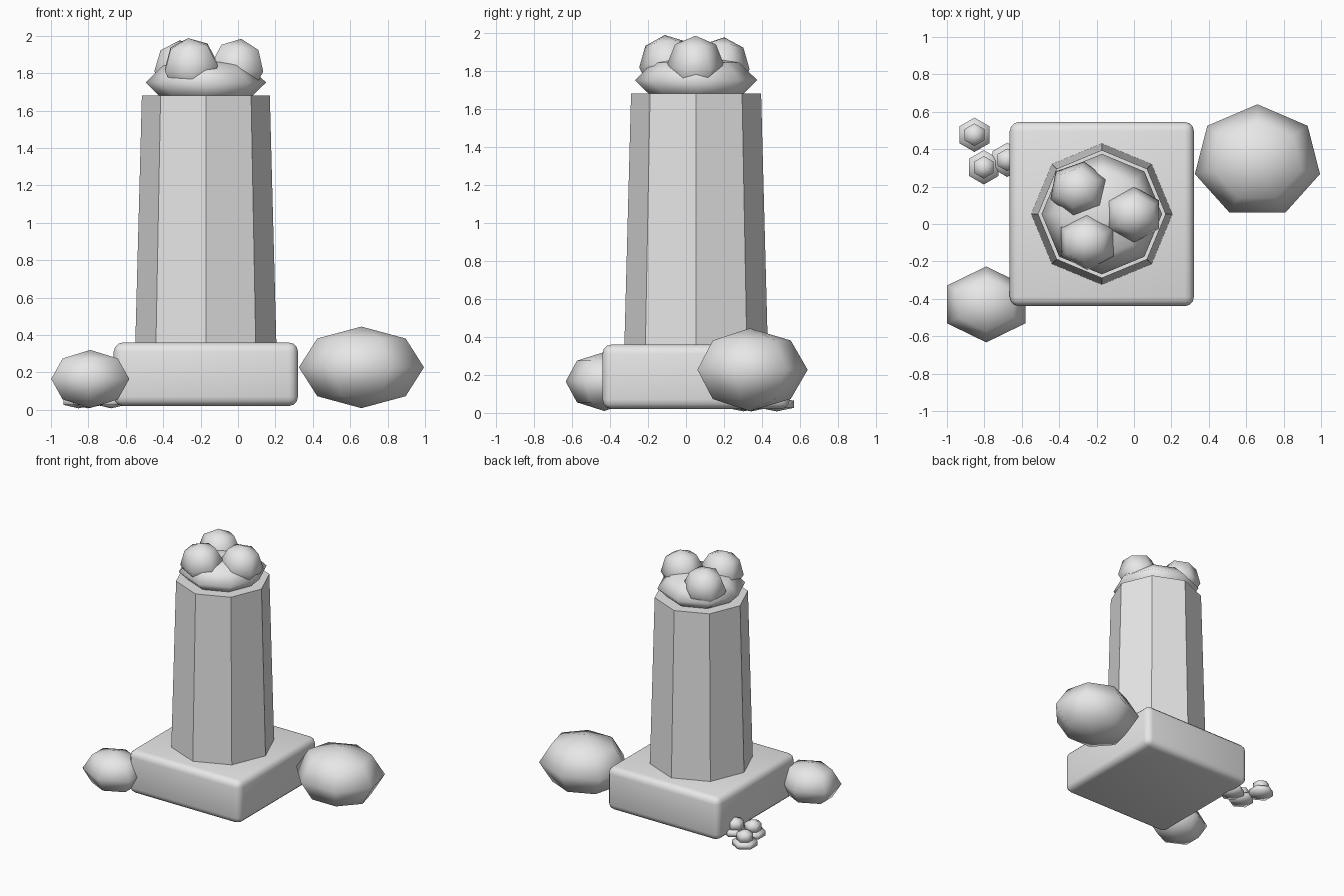
import bpy, bmesh, math
from mathutils import Matrix, Vector

if "Cube" in bpy.data.objects:
    bpy.data.objects.remove(bpy.data.objects["Cube"])

stone = bpy.data.materials.new("plain_grey")
stone.diffuse_color = (0.8, 0.8, 0.8, 1)
stone.use_nodes = True
stone.node_tree.nodes["Principled BSDF"].inputs["Base Color"].default_value = stone.diffuse_color

CX, CY = -0.172, 0.053  # tower axis


def finish(name, bm, smooth_angle=None):
    mesh = bpy.data.meshes.new(name)
    bm.to_mesh(mesh)
    bm.free()
    mesh.materials.append(stone)
    ob = bpy.data.objects.new(name, mesh)
    bpy.context.collection.objects.link(ob)
    if smooth_angle:
        bpy.ops.object.select_all(action='DESELECT')
        ob.select_set(True)
        bpy.context.view_layer.objects.active = ob
        bpy.ops.object.shade_smooth_by_angle(angle=math.radians(smooth_angle))
    return ob


def blob(name, center, radii, sides, rings, turn=90, tilt=(0, 0)):
    """Low-poly smooth ellipsoid; one corner points along the turn angle."""
    bm = bmesh.new()
    bmesh.ops.create_uvsphere(bm, u_segments=sides, v_segments=rings, radius=1)
    # line the first corner up with +x before turning
    v = max(bm.verts, key=lambda p: (round(math.hypot(p.co.x, p.co.y), 4), p.co.x))
    start = math.atan2(v.co.y, v.co.x)
    bm.transform(Matrix.Translation(Vector(center))
                 @ Matrix.Rotation(math.radians(tilt[0]), 4, 'X')
                 @ Matrix.Rotation(math.radians(tilt[1]), 4, 'Y')
                 @ Matrix.Diagonal((*radii, 1))
                 @ Matrix.Rotation(math.radians(turn) - start, 4, 'Z'))
    return finish(name, bm, 180)


# Rounded square plinth
bm = bmesh.new()
bmesh.ops.create_cube(bm, size=1)
bm.transform(Matrix.Translation((CX, CY, 0.19)) @ Matrix.Diagonal((0.985, 0.985, 0.34, 1)))
bmesh.ops.bevel(bm, geom=bm.edges[:], offset=0.05, segments=3, profile=0.5, affect='EDGES')
finish("plinth", bm, 40)

# Tapered octagonal column with corners on the axes
bm = bmesh.new()
bmesh.ops.create_cone(bm, cap_ends=True, segments=8, radius1=0.377, radius2=0.342, depth=1.32)
bm.verts.ensure_lookup_table()
v = bm.verts[0].co
bm.transform(Matrix.Translation((CX, CY, 1.02)) @ Matrix.Rotation(-math.atan2(v.y, v.x), 4, 'Z'))
finish("column", bm)

# Mound and three round clumps on top
blob("top_mound", (CX, CY, 1.75), (0.322, 0.322, 0.13), 8, 4, 0)
for i, (x, y, z, turn, tilt) in enumerate([(-0.295, 0.185, 1.82, 80, (-6, -6)),
                                           (-0.005, 0.05, 1.828, 90, (0, 8)),
                                           (-0.25, -0.095, 1.832, 90, (6, -6))]):
    blob(f"top_clump_{i + 1}", (x, y, z), (0.163, 0.152, 0.157), 6, 4, turn, tilt)

# Boulders beside the plinth
blob("large_boulder", (0.66, 0.335, 0.227), (0.343, 0.305, 0.218), 7, 4)
blob("small_boulder", (-0.79, -0.43, 0.165), (0.241, 0.203, 0.155), 6, 4)

# Little two-tier pebble stacks behind the left side
for i, (x, y) in enumerate([(-0.853, 0.477), (-0.803, 0.303), (-0.678, 0.343)]):
    blob(f"pebble_base_{i + 1}", (x, y, 0.045), (0.106, 0.106, 0.037), 6, 3)
    blob(f"pebble_top_{i + 1}", (x, y, 0.095), (0.07, 0.07, 0.055), 6, 3)
